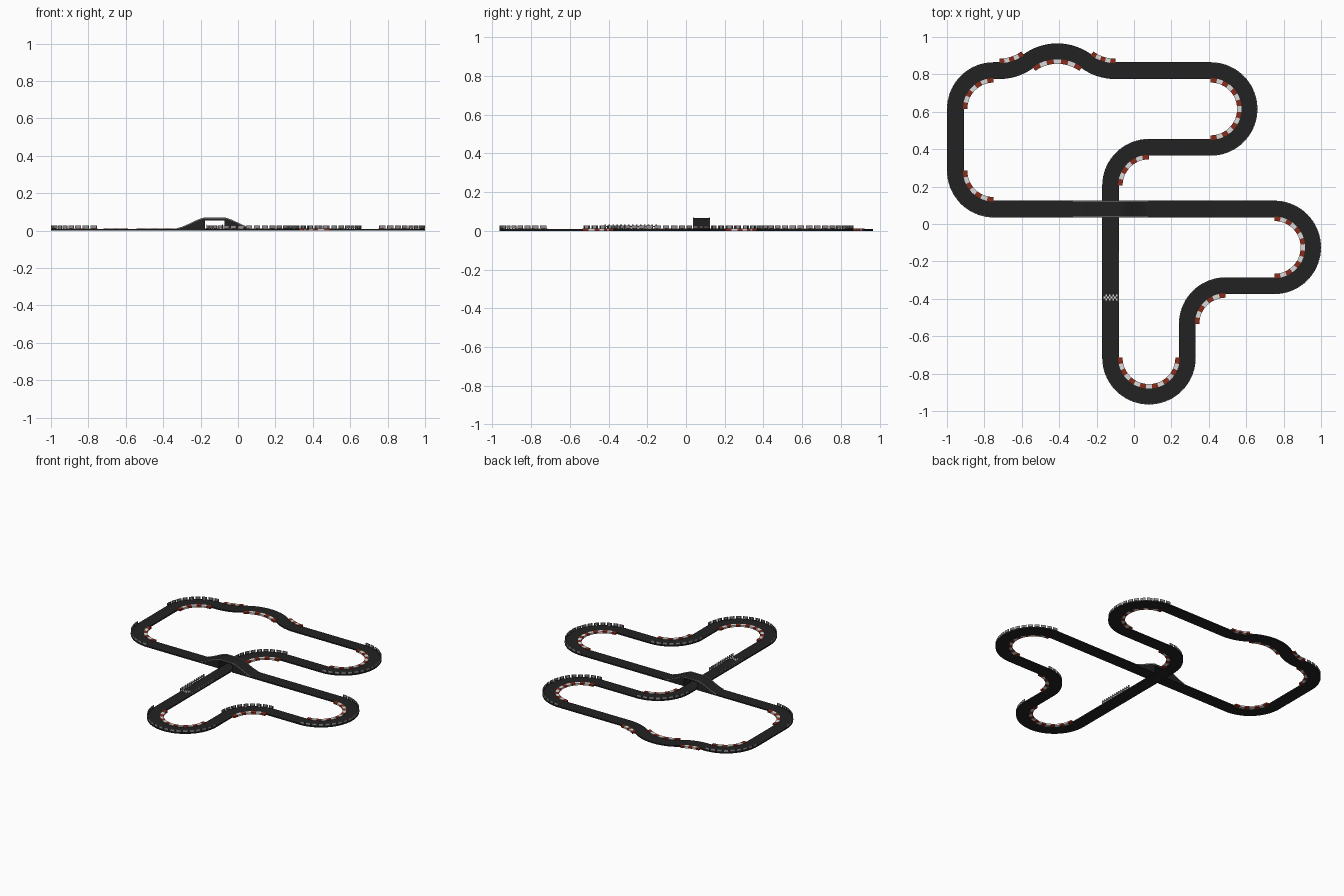
import bpy, bmesh, math

if "Cube" in bpy.data.objects:
    bpy.data.objects.remove(bpy.data.objects["Cube"])

R, HALF, TOP = 0.205, 0.045, 0.009      # bend radius, half road width, road height
BX, DECK, OPEN, REACH = -0.125, 0.066, 0.052, 0.2   # bridge centre, deck height, half opening, half length

def material(name, rgb):
    m = bpy.data.materials.new(name)
    m.diffuse_color = (*rgb, 1)
    m.use_nodes = True
    m.node_tree.nodes["Principled BSDF"].inputs["Base Color"].default_value = m.diffuse_color
    return m

ASPHALT = material("asphalt", (0.016, 0.016, 0.016))
WHITE = material("white_paint", (0.7, 0.7, 0.7))
RED = material("kerb_red", (0.25, 0.025, 0.01))
GREY = material("barrier_grey", (0.28, 0.28, 0.28))

# Circuit layout: (length) for a straight, (angle, radius) for a bend, left is positive
CH = 0.62 / 4 / math.sin(math.radians(36))
LAYOUT = [(0.92,), (-90, R), (0.33,), (180, R), (0.51,), (-36, CH), (72, CH), (-36, CH),
          (0.03,), (90, R), (0.33,), (90, R), (1.5,), (-180, R), (0.26,), (90, R),
          (0.18,), (-180, R)]

def at(start, seg, t):
    """Position and heading at fraction t of a segment."""
    x, y, h = start
    if len(seg) == 1:
        return x + math.cos(h) * seg[0] * t, y + math.sin(h) * seg[0] * t, h
    s = math.copysign(1, seg[0])
    cx, cy = x - math.sin(h) * s * seg[1], y + math.cos(h) * s * seg[1]
    g = h + math.radians(seg[0]) * t
    return cx + math.sin(g) * s * seg[1], cy - math.cos(g) * s * seg[1], g

def sweep(bm, frames, a, b, mat=0, closed=False):
    """Rectangular section from side offset a to b along frames (x, y, heading, z_low, z_high)."""
    rings = []
    for x, y, h, lo, hi in frames:
        lx, ly = -math.sin(h), math.cos(h)
        rings.append([bm.verts.new((x + lx * o, y + ly * o, z))
                      for o, z in ((a, lo), (b, lo), (b, hi), (a, hi))])
    n = len(rings)
    for i in range(n if closed else n - 1):
        p, q = rings[i], rings[(i + 1) % n]
        for k in range(4):
            bm.faces.new((p[k], p[(k + 1) % 4], q[(k + 1) % 4], q[k])).material_index = mat
    if not closed:
        bm.faces.new(rings[0]).material_index = mat
        bm.faces.new(rings[-1][::-1]).material_index = mat

def finish(bm, name, *mats, smooth=False):
    bmesh.ops.recalc_face_normals(bm, faces=bm.faces)
    me = bpy.data.meshes.new(name)
    bm.to_mesh(me)
    bm.free()
    for m in mats:
        me.materials.append(m)
    ob = bpy.data.objects.new(name, me)
    bpy.context.collection.objects.link(ob)
    if smooth:
        bpy.context.view_layer.objects.active = ob
        ob.select_set(True)
        bpy.ops.object.shade_smooth_by_angle(angle=math.radians(30))
        ob.select_set(False)
    return ob

def ramp(x):
    """Road height over the bridge."""
    t = min(1, max(0, (REACH - abs(x - BX)) / (REACH - OPEN)))
    s = 0.5 * t + 0.5 * t * t * (3 - 2 * t)
    return TOP + (DECK - TOP) * s

# Walk the layout once
segments, pos = [], (-0.125, -0.715, math.pi / 2)
for seg in LAYOUT:
    segments.append((pos, seg))
    pos = at(pos, seg, 1)

# Bridge frames: solid ramps either side of the underpass
bridge = []
for i in range(13):
    x = BX - REACH + (REACH - OPEN) * i / 12
    bridge.append((x, 0.08, 0, 0, ramp(x)))
bridge.append((BX - OPEN + 0.0001, 0.08, 0, 0.054, DECK))
bridge += [(2 * BX - x, y, h, lo, hi) for x, y, h, lo, hi in reversed(bridge)]

# Road loop
frames = []
for start, seg in segments:
    if seg[0] == 1.5:
        frames.append((*start, 0, TOP))
        frames += bridge
        continue
    n = 1 if len(seg) == 1 else max(6, int(abs(seg[0]) / 5))
    frames += [(*at(start, seg, i / n), 0, TOP) for i in range(n)]
bm = bmesh.new()
sweep(bm, frames, -HALF, HALF, closed=True)
finish(bm, "road", ASPHALT, smooth=True)

# Striped kerbs inside every bend, barrier panels outside the large bends
kerbs, panels, posts = bmesh.new(), bmesh.new(), bmesh.new()
for start, seg in segments:
    if len(seg) == 1:
        continue
    s = math.copysign(1, seg[0])
    n = max(5, round(abs(seg[0]) / 90 * 7)) | 1
    for i in range(n):
        piece = [(*at(start, seg, (i + k / 2) / n), 0, TOP + 0.003) for k in range(3)]
        sweep(kerbs, piece, s * 0.040, s * 0.064, i % 2)
    if seg[1] != R:
        continue
    n = round(abs(seg[0]) / 10)
    for i in range(n):
        piece = [(*at(start, seg, (i + 0.12 + 0.38 * k) / n), 0.012, 0.028) for k in range(3)]
        sweep(panels, piece, -s * 0.040, -s * 0.0445)
        for e in (0.25, 0.75):     # two feet under each panel
            piece = [(*at(start, seg, (i + e + d) / n), 0.005, 0.024) for d in (-0.05, 0.05)]
            sweep(posts, piece, -s * 0.038, -s * 0.0435)
finish(kerbs, "kerbs", RED, WHITE)
finish(panels, "barrier_panels", GREY)
finish(posts, "barrier_posts", ASPHALT)

# Bridge side rails
bm = bmesh.new()
rail = [(x, y, h, hi - 0.002, hi + 0.005) for x, y, h, lo, hi in bridge]
for s in (-1, 1):
    sweep(bm, rail, s * 0.041, s * 0.045)
finish(bm, "bridge_rails", GREY)

# Fences along the start straight
bm = bmesh.new()
for s in (-1, 1):
    sweep(bm, [(BX, y, math.pi / 2, 0.020, 0.025) for y in (-0.42, -0.15)], s * 0.040, s * 0.044)
    for i in range(14):
        y = -0.417 + i * 0.0203
        sweep(bm, [(BX, y + d, math.pi / 2, 0.004, 0.034) for d in (-0.004, 0.004)],
              s * 0.0395, s * 0.0445)
finish(bm, "start_fences", GREY)

# Chequered start line
bm = bmesh.new()
for row in range(3):
    for col in range(8):
        if (row + col) % 2 == 0:
            y, a = -0.408 + row * 0.01, -0.038 + col * 0.0095
            sweep(bm, [(BX, y + d, math.pi / 2, TOP - 0.002, TOP + 0.001) for d in (0, 0.01)],
                  a, a + 0.0095)
finish(bm, "start_line", WHITE)
